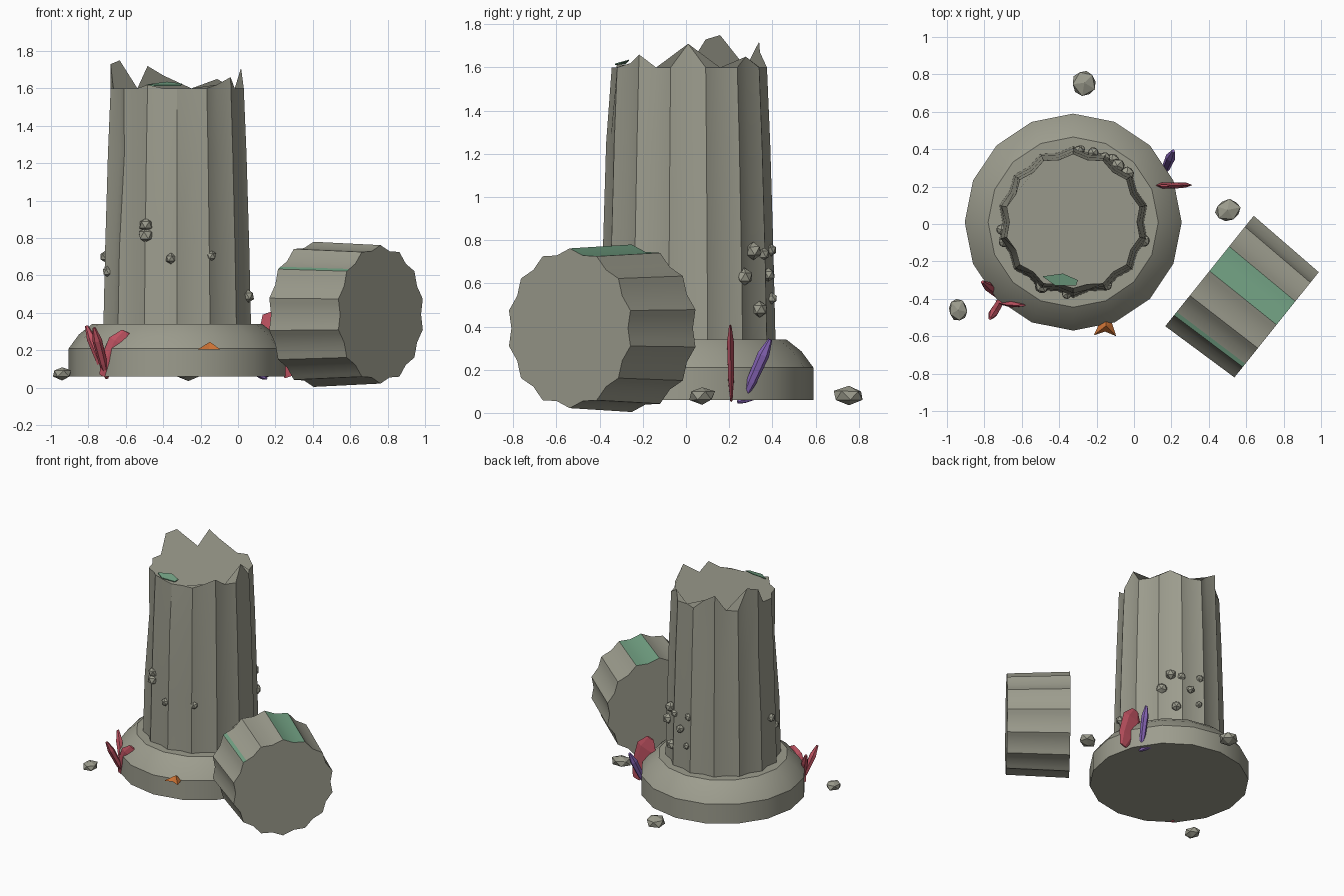
import bpy, math, random
from mathutils import Vector

if "Cube" in bpy.data.objects:
    bpy.data.objects.remove(bpy.data.objects["Cube"])
random.seed(4)


def mat(name, c):
    m = bpy.data.materials.new(name)
    m.diffuse_color = (*c, 1)
    m.use_nodes = True
    m.node_tree.nodes["Principled BSDF"].inputs["Base Color"].default_value = m.diffuse_color
    return m


STONE = mat("weathered stone", (0.335, 0.335, 0.27))
MOSS = mat("green moss", (0.17, 0.36, 0.23))
RED = mat("crimson crystal", (0.52, 0.085, 0.12))
PURPLE = mat("violet crystal", (0.24, 0.13, 0.47))
ORANGE = mat("orange coral", (0.60, 0.17, 0.035))

CX, CY = -0.325, 0.01       # column axis
N = 14                      # number of flutes
STEP = 2 * math.pi / N


def make(name, verts, faces, mats, smooth=False):
    me = bpy.data.meshes.new(name)
    me.from_pydata([tuple(v) for v in verts], [], faces)
    for m in mats:
        me.materials.append(m)
    o = bpy.data.objects.new(name, me)
    bpy.context.collection.objects.link(o)
    if smooth:
        bpy.ops.object.select_all(action='DESELECT')
        o.select_set(True)
        bpy.context.view_layer.objects.active = o
        bpy.ops.object.shade_smooth_by_angle(angle=math.radians(32))
    return o


def loft(rings):
    """Join equal-length rings into a closed skin with n-gon caps."""
    n = len(rings[0])
    verts = [v for r in rings for v in r]
    faces = [(k * n + i, k * n + (i + 1) % n, (k + 1) * n + (i + 1) % n, (k + 1) * n + i)
             for k in range(len(rings) - 1) for i in range(n)]
    faces.append(tuple(reversed(range(n))))
    faces.append(tuple(range(len(verts) - n, len(verts))))
    return verts, faces


def ring(r, z, n):
    return [Vector((CX + r * math.cos(math.pi / 2 + 2 * math.pi * i / n),
                    CY + r * math.sin(math.pi / 2 + 2 * math.pi * i / n), z)) for i in range(n)]


# Round plinth
profile = [(0.58, 0.06), (0.58, 0.21), (0.525, 0.285), (0.455, 0.34)]
make("plinth", *loft([ring(r, z, 16) for r, z in profile]), [STONE], True)

# Fluted shaft: ridges alternate with shallow valleys
VALLEY = 0.935


def fluted(r, z):
    pts = ring(r, z, 2 * N)
    for i in range(1, 2 * N, 2):
        pts[i] = Vector((CX + (pts[i].x - CX) * VALLEY, CY + (pts[i].y - CY) * VALLEY, z))
    return pts


rings = [fluted(r, z) for r, z in [(0.405, 0.32), (0.395, 0.75), (0.38, 1.25), (0.365, 1.6)]]
# chipped spots on the upper shaft
for k, i, f in [(2, 9, 0.96), (2, 10, 0.95), (2, 15, 1.04), (2, 6, 0.97), (3, 14, 0.97)]:
    p = rings[k][i]
    rings[k][i] = Vector((CX + (p.x - CX) * f, CY + (p.y - CY) * f, p.z))
# broken rim: raised points keyed by rim index (counter-clockwise from the back)
for i, h in {21: .11, 5: .15, 6: .13, 1: .07, 2: .12, 18: .06, 17: .02, 12: .02,
             25: .05}.items():
    rings[3][i].z += h
make("broken_shaft", *loft(rings), [STONE], True)

# Moss patch on the broken top
moss = [(-.49, -.28, 1.615), (-.42, -.33, 1.612), (-.31, -.33, 1.612),
        (-.30, -.30, 1.62), (-.38, -.265, 1.63)]
make("top_moss", *loft([[Vector(p) for p in moss],
                        [Vector(p) + Vector((0, 0, .006)) for p in moss]]), [MOSS])

# Fallen drum lying on its side
axis, side, up = Vector((.78, -.625, 0)), Vector((.625, .78, 0)), Vector((0, 0, 1))
centre = Vector((.583, -.395, .392))
cuts = [0, 0.15, 0.5, 0.85]


def drum_ring(r, t):
    ridge = [up * math.cos(i * STEP) + side * math.sin(i * STEP) for i in range(N + 1)]
    out = []
    for i in range(N):
        mid = (ridge[i] + ridge[i + 1]).normalized() * VALLEY
        for c in cuts:
            d = ridge[i].lerp(mid, c * 2) if c <= .5 else mid.lerp(ridge[i + 1], c * 2 - 1)
            out.append(centre + axis * t + d * r)
    return out


drum = make("fallen_drum", *loft([drum_ring(.388, -.23), drum_ring(.37, .23)]),
            [STONE, MOSS], True)
for p in drum.data.polygons:
    flute, part = divmod(p.index, 4)
    if p.index < 4 * N and (flute == 0 or (flute == N - 2 and part == 0)):
        p.material_index = 1


# Stone lumps: barnacle knobs on the shaft and rubble on the ground
def lump(name, loc, size, jitter):
    bpy.ops.mesh.primitive_ico_sphere_add(subdivisions=1, radius=1, location=loc,
                                          rotation=(0, 0, random.uniform(0, 6)))
    o = bpy.context.object
    o.name = name
    for v in o.data.vertices:
        v.co *= random.uniform(1 - jitter, 1 + jitter)
    o.scale = size
    o.data.materials.append(STONE)


knobs = [(244, .87, .04), (244, .815, .042), (265, .69, .03), (298, .705, .03),
         (186, .70, .032), (196, .62, .03), (345, .49, .036),
         (52, .75, .042), (64, .735, .034), (86, .755, .03), (42, .63, .042),
         (74, .64, .032), (84, .53, .026), (58, .48, .04)]
for i, (a, z, s) in enumerate(knobs):
    a = math.radians(a)
    r = .395 - (z - .34) * .03
    lump(f"shaft_knob_{i + 1}", (CX + r * math.cos(a), CY + r * math.sin(a), z), (s, s, s), .06)
for i, (loc, s) in enumerate([((-.94, -.46, .076), (.062, .055, .036)),
                              ((.50, .075, .08), (.075, .062, .042)),
                              ((-.265, .755, .08), (.07, .075, .046))]):
    lump(f"rubble_{i + 1}", loc, s, .1)


# Crystal shards: six-sided spindles, optionally flattened into blades
def shard(name, p, q, w, thick, wide_dir, m):
    p, q = Vector(p), Vector(q)
    d = (q - p).normalized()
    a = Vector(wide_dir)
    a = (a - d * a.dot(d)).normalized()
    b = d.cross(a)
    rs = [[p.lerp(q, t) + a * (w * k * math.cos(i * math.pi / 3))
           + b * (thick * k * math.sin(i * math.pi / 3)) for i in range(6)]
          for t, k in [(0, .35), (.3, .85), (.75, 1), (1, .35)]]
    make(name, *loft(rs), [m])


X, Y = (1, 0, 0), (0, 1, 0)
shard("left_red_blade", (-.72, -.41, .06), (-.60, -.435, .30), .065, .018, X, RED)
shard("left_red_spike_1", (-.70, -.40, .05), (-.81, -.31, .33), .026, .024, X, RED)
shard("left_red_spike_2", (-.70, -.39, .05), (-.77, -.505, .32), .026, .024, X, RED)
shard("right_red_blade", (.28, .21, .06), (.16, .205, .40), .085, .018, X, RED)
shard("violet_spike", (.155, .265, .06), (.21, .39, .34), .028, .026, Y, PURPLE)
shard("violet_stub", (.15, .24, .05), (.095, .34, .09), .024, .022, X, PURPLE)

# Small orange three-armed coral on the plinth edge
arms = [(-.15, -.49), (-.185, -.53), (-.215, -.595), (-.155, -.575),
        (-.095, -.60), (-.118, -.53)]
verts = [(x, y, .205) for x, y in arms] + [(-.15, -.545, .245)]
make("orange_coral", verts,
     [(i, (i + 1) % 6, 6) for i in range(6)] + [(5, 4, 3, 2, 1, 0)], [ORANGE])
